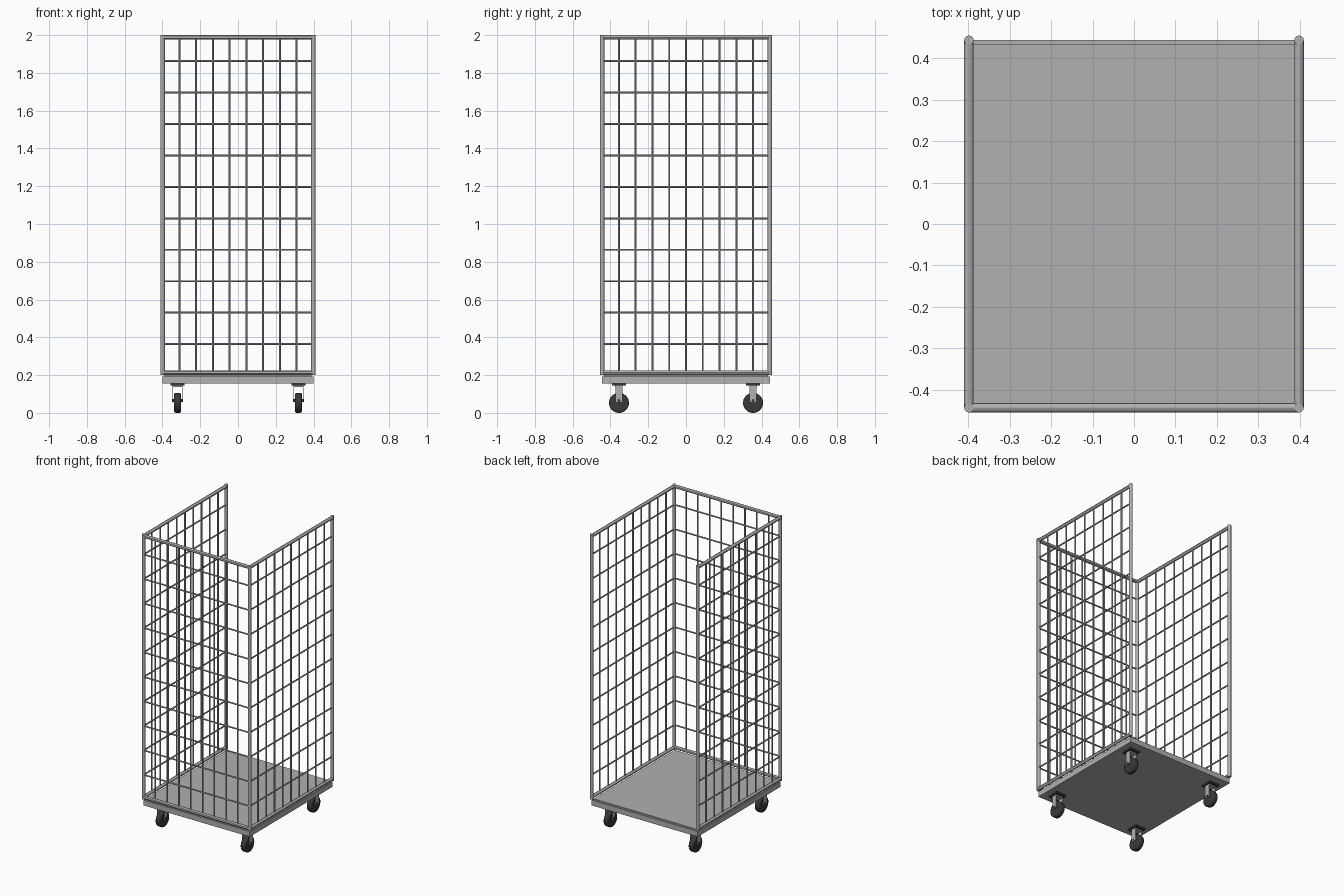
import bpy, math
from mathutils import Vector

if "Cube" in bpy.data.objects:
    bpy.data.objects.remove(bpy.data.objects["Cube"])


def mat(name, v):
    m = bpy.data.materials.new(name)
    m.diffuse_color = (v, v, v, 1)
    m.use_nodes = True
    m.node_tree.nodes["Principled BSDF"].inputs["Base Color"].default_value = m.diffuse_color
    return m


STEEL = mat("galvanised steel", 0.44)
RUBBER = mat("black rubber", 0.04)


def finish(name, m, smooth=False):
    o = bpy.context.object
    o.name = name
    o.data.materials.append(m)
    if smooth:
        bpy.ops.object.shade_smooth_by_angle()
    return o


def box(name, c, s, m):
    bpy.ops.mesh.primitive_cube_add(size=1, location=c)
    o = bpy.context.object
    o.scale = s
    bpy.ops.object.transform_apply(location=False, rotation=False)
    return finish(name, m)


def rod(name, a, b, r, m, sides=12):
    a, b = Vector(a), Vector(b)
    d = b - a
    bpy.ops.mesh.primitive_cylinder_add(vertices=sides, radius=r, depth=d.length, location=(a + b) / 2,
                                        rotation=d.to_track_quat('Z', 'Y').to_euler())
    return finish(name, m, True)


X, Y, R = 0.399, 0.444, 0.0115
Z0, Z1 = 0.213, 1.9885

# base slab and slightly inset deck
box("base_slab", (0, 0, 0.174), (0.8, 0.89, 0.036), STEEL)
box("deck", (0, 0, 0.196), (0.78, 0.87, 0.008), STEEL)


# wire panel: tube frame filled with a grid of rods
def panel(name, p, q, n):
    p, q = Vector((*p, 0)), Vector((*q, 0))
    up = Vector((0, 0, 1))
    for part, z in (("bottom", Z0), ("top", Z1)):
        rod(name + "_" + part + "_rail", p + up * z, q + up * z, R, STEEL)
    for i in range(1, n):
        c = p.lerp(q, i / n)
        rod(name + "_upright_wire", c + up * Z0, c + up * Z1, 0.005, STEEL, 8)
    for i in range(10):
        z = up * (0.364 + i * 0.1665)
        rod(name + "_cross_wire", p + z, q + z, 0.005, STEEL, 8)


panel("front_panel", (-X, -Y), (X, -Y), 9)
panel("left_panel", (-X, -Y), (-X, Y), 10)
panel("right_panel", (X, -Y), (X, Y), 10)

for sx in (-1, 1):
    for sy in (-1, 1):
        # corner post
        rod("corner_post", (sx * X, sy * Y, 0.2), (sx * X, sy * Y, 2.0), R, STEEL, 16)
        # caster
        x, y = sx * 0.32, sy * 0.355
        box("caster_plate", (x, y, 0.150), (0.075, 0.075, 0.012), RUBBER)
        box("caster_fork_crown", (x, y, 0.140), (0.054, 0.04, 0.008), STEEL)
        for s in (-1, 1):
            box("caster_fork_leg", (x + s * 0.025, y, 0.1), (0.004, 0.036, 0.09), STEEL)
        w = rod("caster_wheel", (x - 0.018, y, 0.053), (x + 0.018, y, 0.053), 0.053, RUBBER, 32)
        b = w.modifiers.new("rounded tread", 'BEVEL')
        b.width, b.segments = 0.008, 2
        rod("caster_axle", (x - 0.029, y, 0.065), (x + 0.029, y, 0.065), 0.008, RUBBER, 12)
